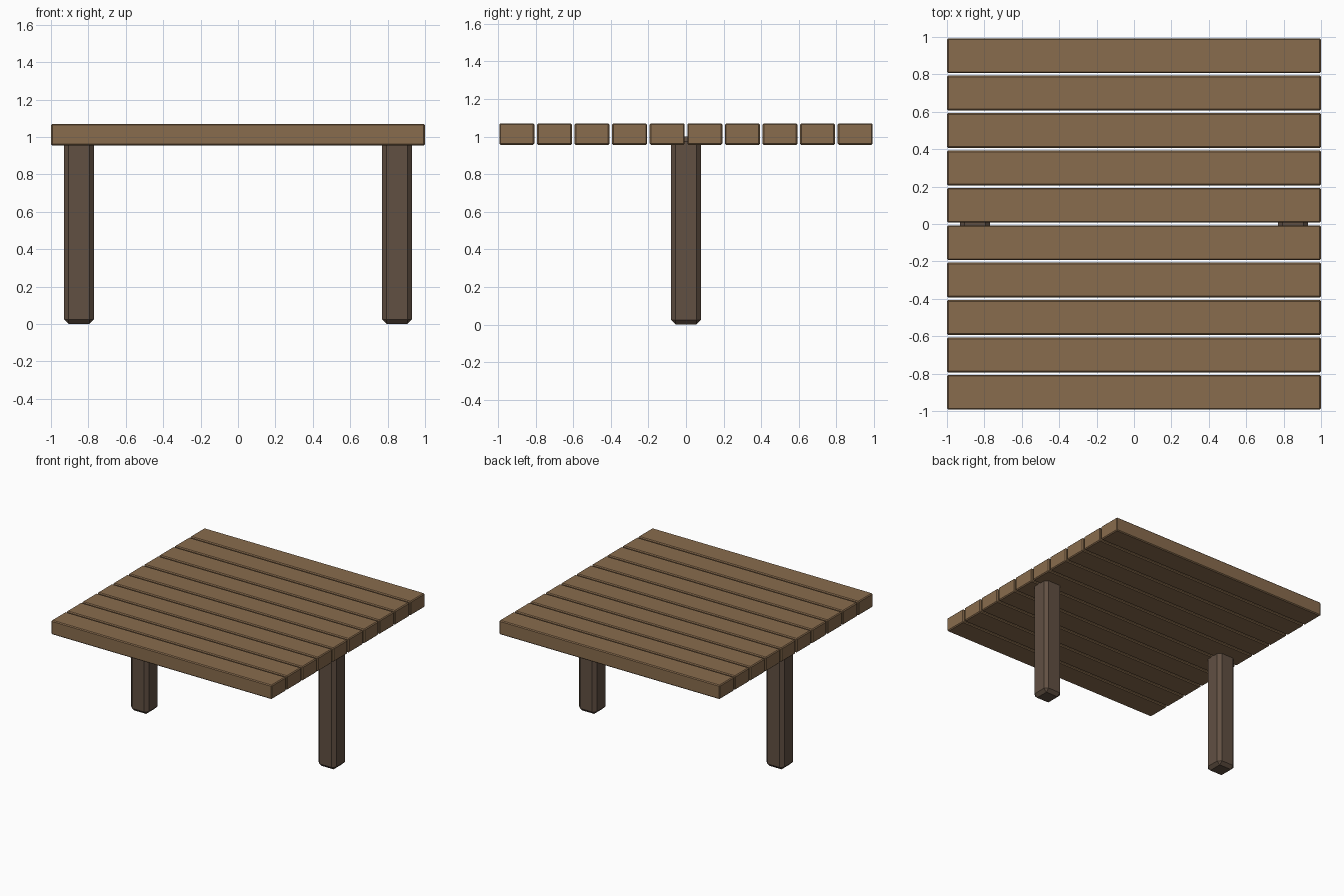
import bpy

if "Cube" in bpy.data.objects:
    bpy.data.objects.remove(bpy.data.objects["Cube"])


def material(name, color):
    m = bpy.data.materials.new(name)
    m.diffuse_color = (*color, 1)
    m.use_nodes = True
    m.node_tree.nodes["Principled BSDF"].inputs["Base Color"].default_value = m.diffuse_color
    return m


def chamfered_box(name, center, size, chamfer, mat):
    bpy.ops.mesh.primitive_cube_add(size=1, location=center)
    ob = bpy.context.object
    ob.name = name
    ob.scale = size
    bpy.ops.object.transform_apply(location=False, rotation=False, scale=True)
    bevel = ob.modifiers.new("chamfer", "BEVEL")
    bevel.width = chamfer
    bevel.segments = 1
    ob.data.materials.append(mat)
    return ob


plank_wood = material("plank_wood", (0.25, 0.15, 0.075))
post_wood = material("post_wood", (0.12, 0.08, 0.055))

# ten deck planks running along x
for i in range(10):
    chamfered_box(f"plank_{i + 1}", (0, -0.9 + 0.2 * i, 1.013),
                  (2.0, 0.186, 0.115), 0.007, plank_wood)

# two posts on the centre line, reaching up between the planks
for side, x in (("left", -0.85), ("right", 0.85)):
    chamfered_box(f"{side}_post", (x, 0, 0.5), (0.16, 0.16, 1.0), 0.025, post_wood)
